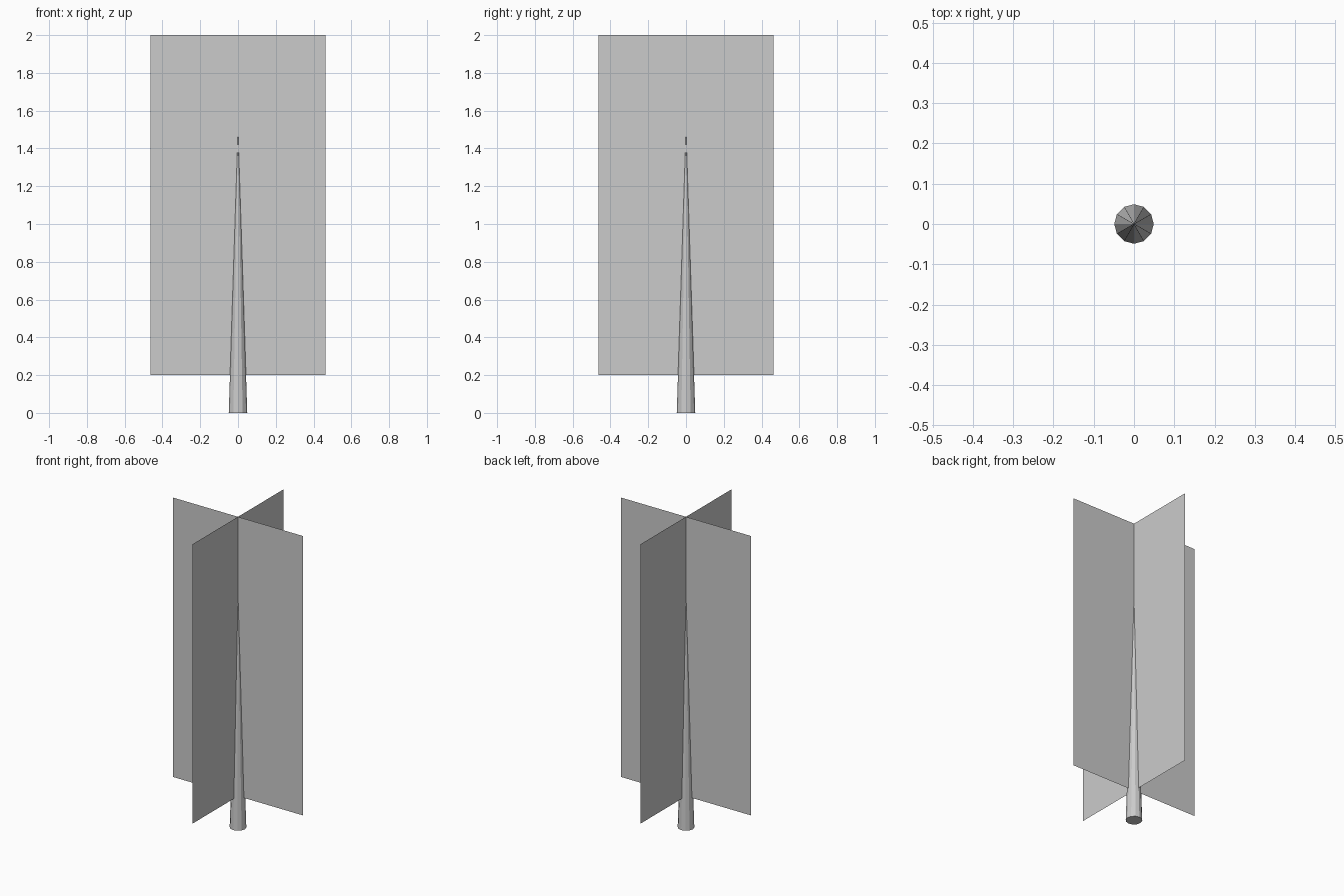
import bpy
from math import radians

if "Cube" in bpy.data.objects:
    bpy.data.objects.remove(bpy.data.objects["Cube"])

HALF_WIDTH, BOTTOM, TOP = 0.463, 0.2, 2.0
TRUNK_RADIUS, TRUNK_HEIGHT = 0.049, 1.5


def foliage_card(name, angle):
    """Upright flat card through the trunk axis, turned about z."""
    w = HALF_WIDTH
    mesh = bpy.data.meshes.new(name)
    mesh.from_pydata([(-w, 0, BOTTOM), (w, 0, BOTTOM), (w, 0, TOP), (-w, 0, TOP)],
                     [], [(0, 1, 2, 3)])
    card = bpy.data.objects.new(name, mesh)
    card.rotation_euler.z = radians(angle)
    bpy.context.collection.objects.link(card)


# Two crossed foliage cards
foliage_card("foliage_card_wide", 0)
foliage_card("foliage_card_deep", 90)

# Tapered, pointed low-poly trunk with a closed base
bpy.ops.mesh.primitive_cone_add(vertices=12, radius1=TRUNK_RADIUS, radius2=0,
                                depth=TRUNK_HEIGHT, location=(0, 0, TRUNK_HEIGHT / 2))
bpy.context.object.name = "trunk"
